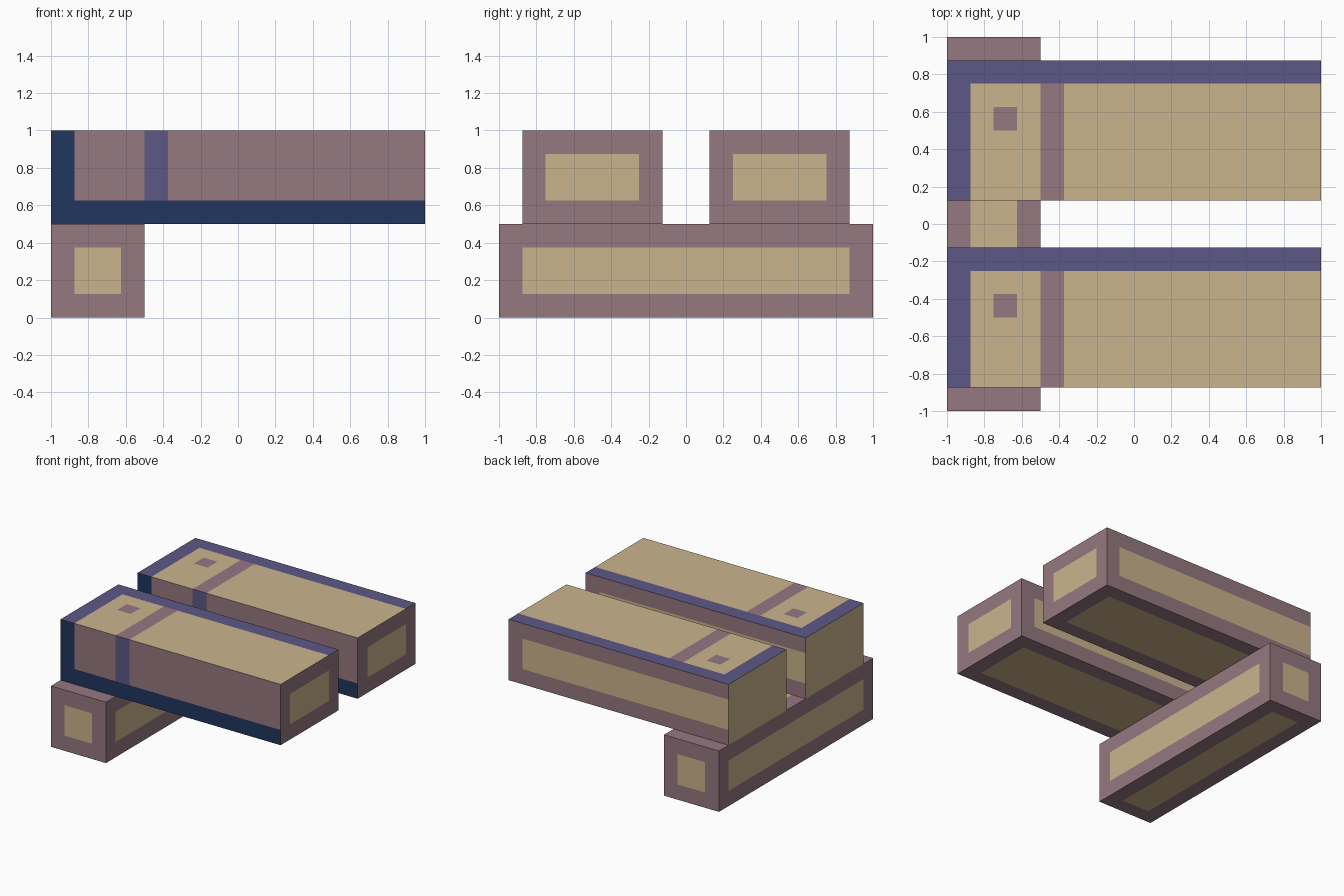
import bpy, bmesh
from mathutils import Vector

if "Cube" in bpy.data.objects:
    bpy.data.objects.remove(bpy.data.objects["Cube"])

B = 0.125  # width of every border and stripe


def material(name, rgb):
    lin = [(c / 255 / 12.92) if c / 255 <= 0.04045 else ((c / 255 + 0.055) / 1.055) ** 2.4 for c in rgb]
    m = bpy.data.materials.new(name)
    m.diffuse_color = (*lin, 1)
    m.use_nodes = True
    m.node_tree.nodes["Principled BSDF"].inputs["Base Color"].default_value = m.diffuse_color
    return m


MATS = [material("mauve", (149, 120, 128)), material("sand", (202, 180, 140)),
        material("violet", (93, 88, 134)), material("navy", (33, 54, 93))]
MAUVE, SAND, VIOLET, NAVY = range(4)


def panel_box(name, lo, hi, cuts, rule):
    """Box sliced at the given offsets from its low corner; rule picks each face's colour."""
    lo, hi = Vector(lo), Vector(hi)
    size = hi - lo
    bm = bmesh.new()
    bmesh.ops.create_cube(bm, size=1)
    for v in bm.verts:
        v.co = Vector([(v.co[i] + 0.5) * size[i] for i in range(3)])
    for axis in range(3):
        normal = Vector([float(i == axis) for i in range(3)])
        for c in sorted({B, size[axis] - B, *cuts[axis]}):
            bmesh.ops.bisect_plane(bm, geom=bm.verts[:] + bm.edges[:] + bm.faces[:],
                                   plane_co=normal * c, plane_no=normal)
    bm.normal_update()
    for f in bm.faces:
        f.material_index = rule(f.calc_center_median(), f.normal, size)
    me = bpy.data.meshes.new(name)
    for m in MATS:
        me.materials.append(m)
    for v in bm.verts:
        v.co += lo
    bm.to_mesh(me)
    bm.free()
    bpy.context.collection.objects.link(bpy.data.objects.new(name, me))


def framed(p, n, size):
    """Sand panel inside a mauve border."""
    inside = all(abs(n[i]) > 0.5 or B < p[i] < size[i] - B for i in range(3))
    return SAND if inside else MAUVE


def beam_rule(p, n, size):
    stripe = 0.5 < p.x < 0.625
    if n.z > 0.5:    # top: violet edge, mauve stripe and square
        if p.x < B or p.y > size.y - B:
            return VIOLET
        square = 0.25 < p.x < 0.375 and 0.375 < p.y < 0.5
        return MAUVE if stripe or square else SAND
    if n.y < -0.5:   # front: navy edge, violet stripe
        if p.x < B or p.z < B:
            return NAVY
        return VIOLET if stripe else MAUVE
    if n.x < -0.5:   # left end: plain
        return SAND
    if n.y > 0.5:    # back: panel runs out to the left end
        return SAND if p.x < size.x - B and B < p.z < size.z - B else MAUVE
    return framed(p, n, size)


# Cross block underneath
panel_box("base_block", (-1, -1, 0), (-0.5, 1, 0.5), ((), (), ()), framed)

# Two long beams on top
for name, y in (("front_beam", -0.875), ("back_beam", 0.125)):
    panel_box(name, (-1, y, 0.5), (1, y + 0.75, 1),
              ((0.25, 0.375, 0.5, 0.625), (0.375, 0.5), ()), beam_rule)
